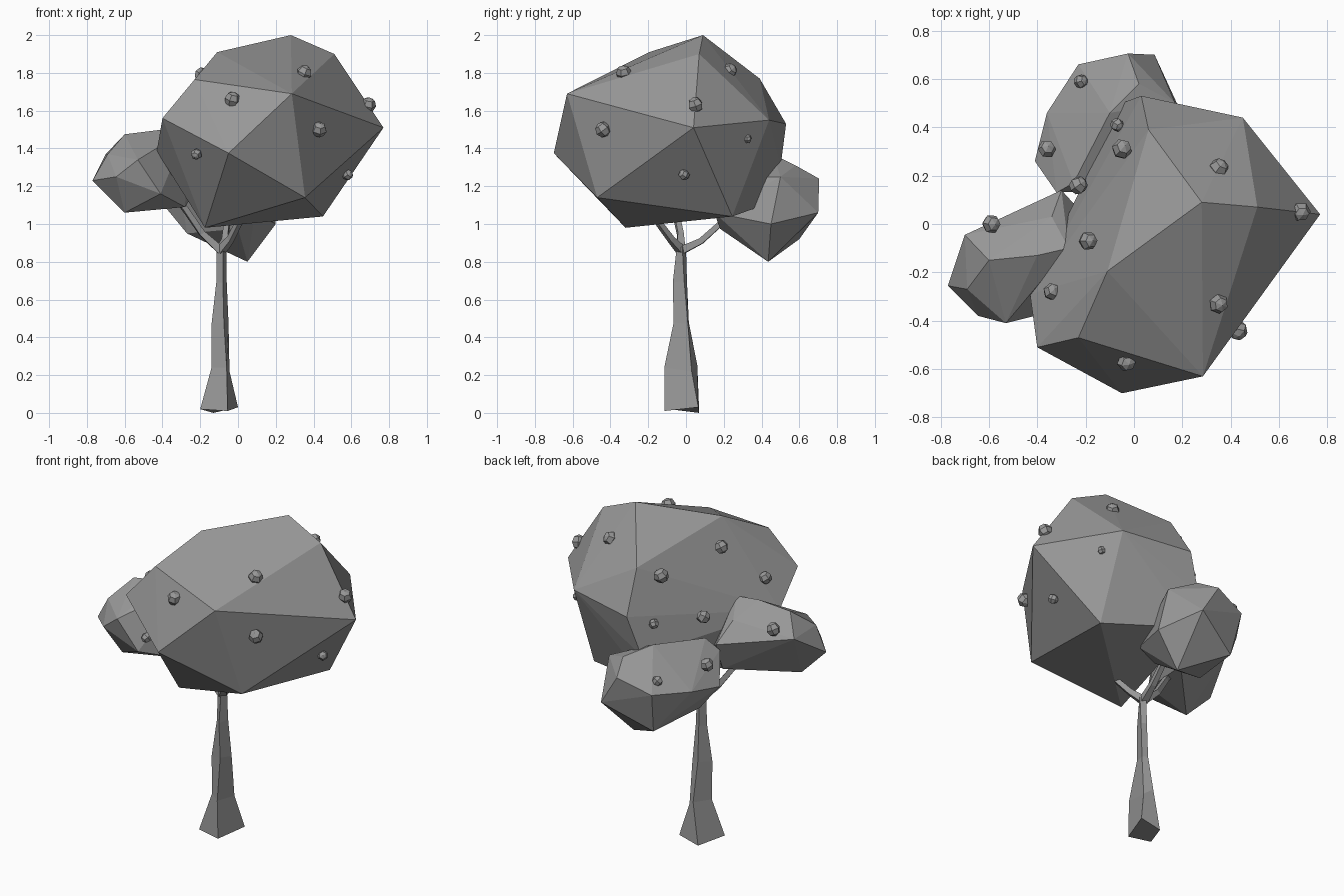
import bpy, bmesh, math, random
from mathutils import Vector, Matrix

random.seed(4)

grey = bpy.data.materials.new("dark_grey")
grey.diffuse_color = (.31, .31, .31, 1)


def finish(bm, name):
    bmesh.ops.recalc_face_normals(bm, faces=bm.faces[:])
    me = bpy.data.meshes.new(name)
    bm.to_mesh(me)
    bm.free()
    me.materials.append(grey)
    ob = bpy.data.objects.new(name, me)
    bpy.context.collection.objects.link(ob)
    return ob


def hull(name, pts):
    """Faceted leaf clump wrapped around its corner points."""
    bm = bmesh.new()
    for p in pts:
        bm.verts.new(p)
    bmesh.ops.convex_hull(bm, input=bm.verts[:])
    loose = [v for v in bm.verts if not v.link_faces]
    bmesh.ops.delete(bm, geom=loose, context='VERTS')
    return finish(bm, name)


def loft(name, rings):
    """Closed skin through a list of equal-sized rings."""
    bm = bmesh.new()
    rows = [[bm.verts.new(p) for p in r] for r in rings]
    n = len(rows[0])
    for a, b in zip(rows, rows[1:]):
        for i in range(n):
            j = (i + 1) % n
            bm.faces.new((a[i], a[j], b[j], b[i]))
    bm.faces.new(rows[0][::-1])
    bm.faces.new(rows[-1])
    return finish(bm, name)


def branch(name, path, radii):
    """Four-sided branch along a short path."""
    path = [Vector(p) for p in path]
    rings = []
    for i, (p, r) in enumerate(zip(path, radii)):
        d = path[min(i + 1, len(path) - 1)] - path[max(i - 1, 0)]
        side = d.cross(Vector((0, 0, 1))).normalized()
        up = side.cross(d).normalized()
        rings.append([p + r * (side * math.cos(a) + up * math.sin(a))
                      for a in (math.pi * (k / 2 + .25) for k in range(4))])
    loft(name, rings)


# Leaf clumps
hull("main_canopy", [
    (.28, .09, 2.0), (-.11, -.195, 1.91), (.51, .07, 1.90), (.77, .04, 1.51),
    (.285, -.63, 1.69), (-.05, -.70, 1.375), (.355, -.47, 1.14), (.45, .245, 1.04),
    (-.175, -.32, .98), (-.40, -.51, 1.56), (-.43, -.29, 1.385), (-.23, -.47, 1.765),
    (.45, .44, 1.55), (.03, .53, 1.53), (.06, .39, 1.77), (-.05, .50, 1.30),
    (-.05, .44, 1.11)])
hull("left_canopy", [
    (-.60, -.15, 1.475), (-.40, -.13, 1.50), (-.53, -.41, 1.34), (-.77, -.255, 1.23),
    (-.70, -.045, 1.37), (-.69, -.27, 1.37), (-.645, -.38, 1.25), (-.60, -.26, 1.06),
    (-.41, -.38, 1.16), (-.28, -.20, 1.09), (-.34, .03, 1.42), (-.30, .14, 1.30),
    (-.29, .06, 1.12), (-.27, -.10, 1.50), (-.2, .03, 1.22)])
hull("back_canopy", [
    (.05, .435, .80), (-.20, .60, .92), (.085, .70, 1.06), (.17, .50, 1.25),
    (.20, .45, 1.0), (.02, .58, 1.31), (-.25, .17, 1.34), (-.32, .13, 1.27),
    (-.41, .26, 1.12), (-.23, .66, 1.17), (-.025, .705, 1.24), (-.36, .46, 1.15),
    (-.10, .46, 1.37), (-.27, .25, .95), (0, .18, .975), (.05, .25, 1.25),
    (-.14, .33, .90), (.09, .15, 1.06)])

# Trunk: crooked four-sided column
loft("trunk", [
    [(-.055, -.115, .01), (0, .065, .03), (-.13, .07, 0), (-.20, -.09, .02)],
    [(-.06, -.115, .24), (-.045, .03, .22), (-.09, .06, .25), (-.14, -.05, .24)],
    [(-.075, -.065, .48), (-.05, .01, .47), (-.09, .015, .48), (-.14, -.055, .47)],
    [(-.08, -.07, .69), (-.06, -.01, .70), (-.09, .005, .70), (-.115, -.04, .69)],
    [(-.08, -.05, .87), (-.06, -.02, .88), (-.09, .0, .87), (-.115, -.03, .87)]])

# Branches
fork = (-.09, -.025, .86)
branch("left_branch", [fork, (-.19, -.03, .95), (-.28, -.06, 1.08), (-.38, -.1, 1.2)],
       [.03, .022, .02, .015])
branch("back_branch", [fork, (-.07, .08, .91), (-.06, .18, 1.0), (-.05, .28, 1.1)],
       [.03, .022, .02, .015])
branch("main_branch", [fork, (-.04, -.08, .92), (.0, -.14, 1.0), (.03, -.17, 1.1)],
       [.03, .022, .02, .015])

# Fruit: small faceted balls on the leaf surfaces
fruit = [
    (-.03, -.57, 1.66, .042), (.35, -.33, 1.80, .042), (.43, -.44, 1.50, .042),
    (-.22, -.57, 1.37, .031), (-.34, -.28, 1.56, .037), (-.19, -.07, 1.79, .040),
    (.69, .05, 1.63, .042), (.58, -.01, 1.26, .030), (.35, .23, 1.81, .042),
    (-.05, .31, 1.72, .043), (-.07, .41, 1.47, .029), (-.23, .16, 1.46, .039),
    (-.36, .31, 1.26, .039), (-.22, .59, 1.23, .030), (-.59, 0, 1.42, .040),
    (.51, .325, 1.45, .024)]
for i, (x, y, z, r) in enumerate(fruit):
    bm = bmesh.new()
    bmesh.ops.create_uvsphere(bm, u_segments=6, v_segments=4, radius=r)
    rot = Matrix.Rotation(random.uniform(0, 3), 4, 'Z') @ Matrix.Rotation(random.uniform(.3, 1.2), 4, 'X')
    bm.transform(Matrix.Translation((x, y, z)) @ rot)
    finish(bm, f"fruit_{i + 1}")
